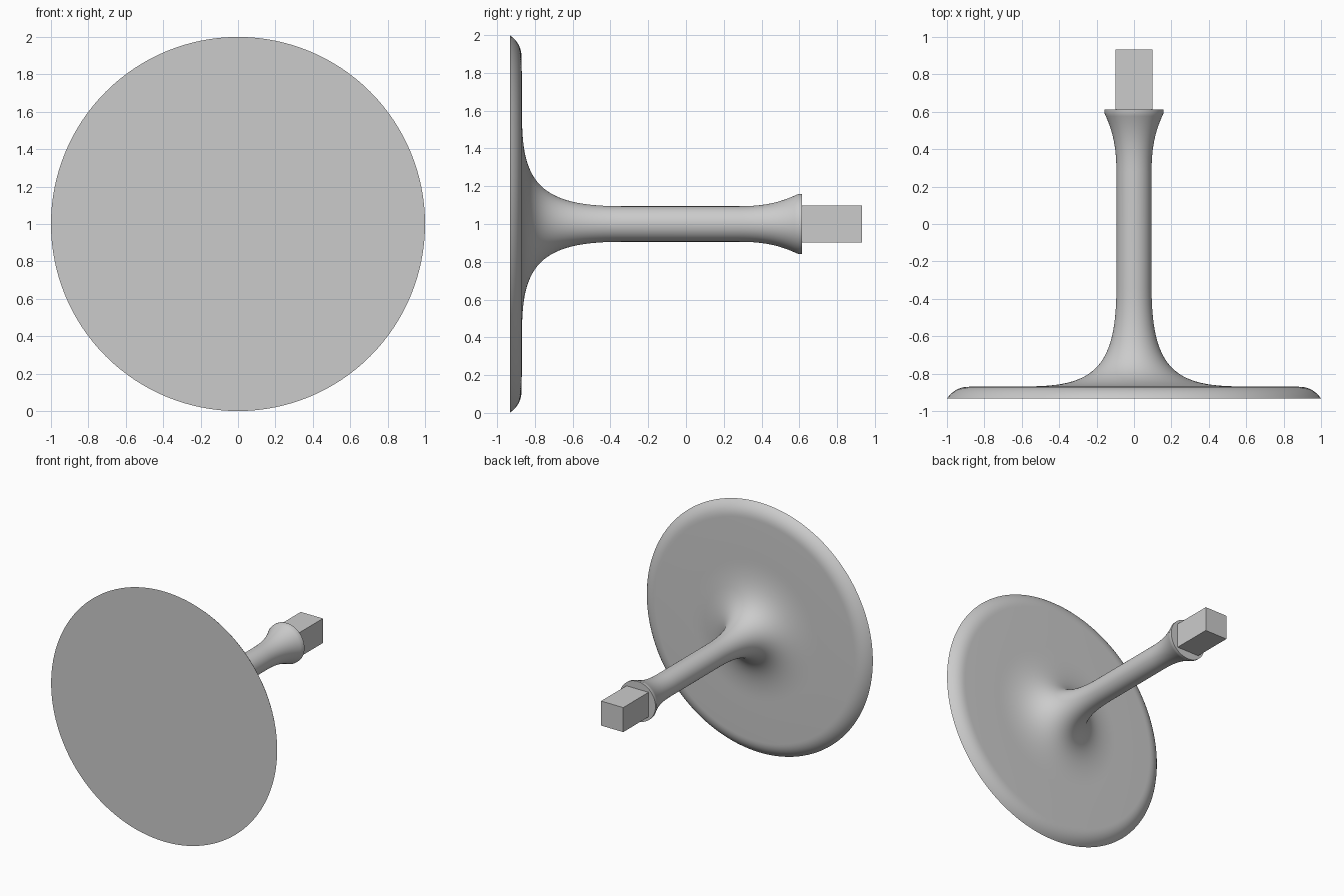
import bpy
import bmesh
from math import radians, sin, cos, pi
from mathutils import Matrix, Vector
from mathutils.geometry import interpolate_bezier

if "Cube" in bpy.data.objects:
    bpy.data.objects.remove(bpy.data.objects["Cube"], do_unlink=True)

SEGMENTS = 128
AXIS_Z = 1.0

steel = bpy.data.materials.new("plain grey")
colour = (0.6, 0.6, 0.6, 1)
steel.diffuse_color = colour
steel.use_nodes = True
steel.node_tree.nodes["Principled BSDF"].inputs["Base Color"].default_value = colour


def finish(bm, name):
    bmesh.ops.recalc_face_normals(bm, faces=bm.faces)
    mesh = bpy.data.meshes.new(name)
    bm.to_mesh(mesh)
    bm.free()
    mesh.materials.append(steel)
    obj = bpy.data.objects.new(name, mesh)
    bpy.context.collection.objects.link(obj)
    return obj


def bezier(points, steps):
    """Sample a curve of (radius, y) points."""
    return [(p.x, p.y) for p in interpolate_bezier(*[Vector(p) for p in points], steps)]


def lathe(profile, name):
    """Spin a (radius, y) profile about the y axis."""
    bm = bmesh.new()
    verts = [bm.verts.new((r, y, AXIS_Z)) for r, y in profile]
    edges = [bm.edges.new(pair) for pair in zip(verts, verts[1:])]
    bmesh.ops.spin(bm, geom=verts + edges, cent=(0, 0, AXIS_Z), axis=(0, 1, 0),
                   angle=2 * pi, steps=SEGMENTS, use_merge=True)
    bmesh.ops.remove_doubles(bm, verts=bm.verts, dist=0.0001)
    obj = finish(bm, name)
    bpy.ops.object.select_all(action='DESELECT')
    obj.select_set(True)
    bpy.context.view_layer.objects.active = obj
    bpy.ops.object.shade_smooth_by_angle(angle=radians(35))


# Flat disc with a rounded rim, flowing through a fillet into the stem and flare
rim = bezier([(1, -0.933), (0.97, -0.89), (0.93, -0.87), (0.88, -0.87)], 10)
fillet = bezier([(0.56, -0.868), (0.21, -0.868), (0.094, -0.76), (0.094, -0.34)], 28)
flare = bezier([(0.094, 0.28), (0.094, 0.42), (0.115, 0.5), (0.159, 0.595)], 16)
lathe([(0, -0.933)] + rim + fillet + flare + [(0.159, 0.613), (0, 0.613)],
      "disc_and_stem")

# Square drive peg at the back end
bm = bmesh.new()
bmesh.ops.create_cube(bm, size=1, matrix=Matrix.Translation((0, 0.766, AXIS_Z))
                      @ Matrix.Diagonal((0.196, 0.334, 0.196, 1)))
finish(bm, "square_peg")
